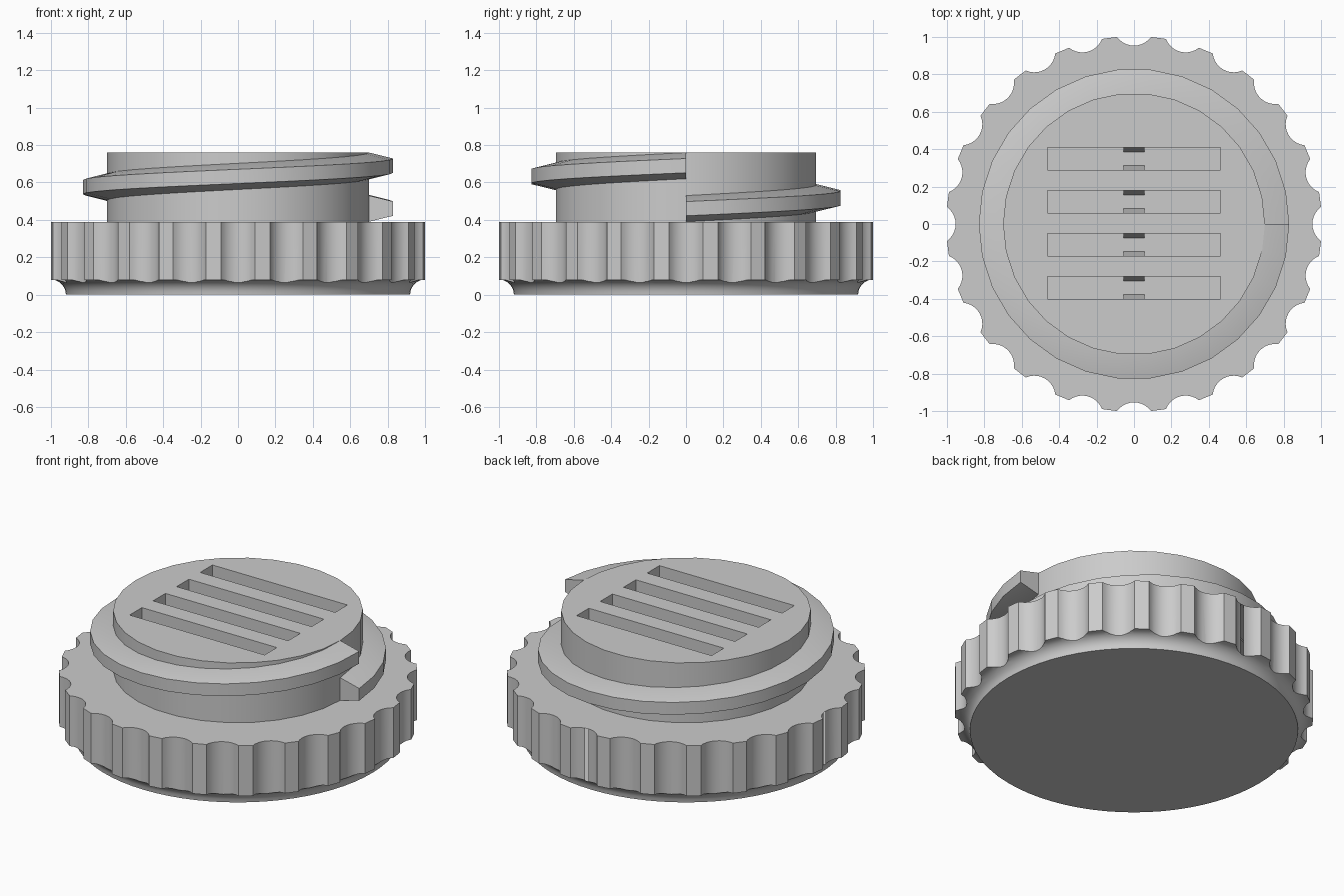
import bpy, bmesh, math
from math import sin, cos, pi, radians

if "Cube" in bpy.data.objects:
    bpy.data.objects.remove(bpy.data.objects["Cube"])

grey = bpy.data.materials.new("plain grey")
grey.use_nodes = True
COLOUR = (0.6, 0.6, 0.6, 1)
grey.diffuse_color = COLOUR
grey.node_tree.nodes["Principled BSDF"].inputs["Base Color"].default_value = COLOUR


def add_object(name, bm):
    bmesh.ops.recalc_face_normals(bm, faces=bm.faces)
    mesh = bpy.data.meshes.new(name)
    bm.to_mesh(mesh)
    bm.free()
    mesh.materials.append(grey)
    obj = bpy.data.objects.new(name, mesh)
    bpy.context.collection.objects.link(obj)
    return obj


def prism(name, outline, z0, z1):
    bm = bmesh.new()
    base = bm.faces.new([bm.verts.new((x, y, z0)) for x, y in outline])
    top = bmesh.ops.extrude_face_region(bm, geom=[base])["geom"]
    verts = [g for g in top if isinstance(g, bmesh.types.BMVert)]
    bmesh.ops.translate(bm, verts=verts, vec=(0, 0, z1 - z0))
    return add_object(name, bm)


def sweep(name, rings, closed):
    """Skin a list of equal sections, either closed round or capped at its ends."""
    bm = bmesh.new()
    rows = [[bm.verts.new(p) for p in ring] for ring in rings]
    n = len(rows[0])
    for a, b in zip(rows, rows[1:] + rows[:1] if closed else rows[1:]):
        for i in range(n if not closed else n - 1):
            j = (i + 1) % n
            bm.faces.new((a[i], a[j], b[j], b[i]))
    if closed:
        bm.faces.new([r[0] for r in rows])
        bm.faces.new([r[-1] for r in rows])
    else:
        bm.faces.new(rows[0])
        bm.faces.new(rows[-1])
    return add_object(name, bm)


def boolean(obj, cutter, operation):
    mod = obj.modifiers.new(operation.lower(), "BOOLEAN")
    mod.object, mod.operation, mod.solver = cutter, operation, "EXACT"
    bpy.context.view_layer.objects.active = obj
    bpy.ops.object.modifier_apply(modifier=mod.name)
    bpy.data.objects.remove(cutter)


def polar(r, a, z):
    return (r * cos(a), r * sin(a), z)


# Grip: scalloped prism, trimmed below by a concave coved disc
GRIPS, GRIP_TOP, COVE = 24, 0.39, 0.08
outline = []
for k in range(GRIPS):
    a = 2 * pi * k / GRIPS
    for i in range(-5, 6):
        t = radians(54) * i / 5
        x, y = 1.062 - 0.112 * cos(t), 0.112 * sin(t)
        outline.append((x * cos(a) - y * sin(a), x * sin(a) + y * cos(a)))
reach = max(x for x, y in outline)
outline = [(x / reach, y / reach) for x, y in outline]
grip = prism("grip_ring", outline, -0.1, GRIP_TOP)

profile = [(1 - COVE * cos(t), COVE * sin(t)) for t in [radians(15 * i) for i in range(6)]]
profile += [(1.02, COVE), (1.02, 0.5)]
disc = sweep("cove_cutter", [[polar(r, 2 * pi * k / 72, z) for r, z in profile]
                             for k in range(72)], True)
boolean(grip, disc, "INTERSECT")

# Neck with four slots in its top
SEGMENTS, NECK_TOP, SLOT_FLOOR = 30, 0.76, 0.41
neck = prism("neck", [polar(0.7, 2 * pi * k / SEGMENTS, 0)[:2] for k in range(SEGMENTS)],
             0.38, NECK_TOP)
slot_rows = [0.235 - 0.115 + 0.23 * i for i in (-2, -1, 0, 1)]
for y in slot_rows:
    slot = prism("slot_cutter", [(sx * 0.462, y + sy * 0.06) for sx, sy in
                                 ((-1, -1), (1, -1), (1, 1), (-1, 1))], SLOT_FLOOR, 0.9)
    boolean(neck, slot, "DIFFERENCE")

# Small wedge catches on both walls of each slot
for row, y in enumerate(slot_rows):
    for side, s in (("front", -1), ("back", 1)):
        wall, tip = y + s * 0.061, y + s * 0.034
        sections = [[(x, wall, SLOT_FLOOR - 0.01), (x, tip, SLOT_FLOOR - 0.01),
                     (x, wall, SLOT_FLOOR + 0.12)] for x in (-0.057, 0.057)]
        sweep(f"slot_catch_{side}_{row + 1}", sections, False)

# Thread: one helical turn of a trapezoid section
PITCH, START = 0.23, 0.46
section = ((0.68, -0.07), (0.70, -0.07), (0.83, -0.038), (0.83, 0.038), (0.70, 0.07), (0.68, 0.07))
thread = sweep("screw_thread", [[polar(r, 2 * pi * k / SEGMENTS, START + PITCH * k / SEGMENTS + z)
                                 for r, z in section] for k in range(SEGMENTS + 1)], False)

# Smooth round walls, sharp edges kept
bpy.ops.object.select_all(action="DESELECT")
for obj in (grip, neck, thread):
    obj.select_set(True)
bpy.context.view_layer.objects.active = grip
bpy.ops.object.shade_smooth_by_angle(angle=radians(25))
